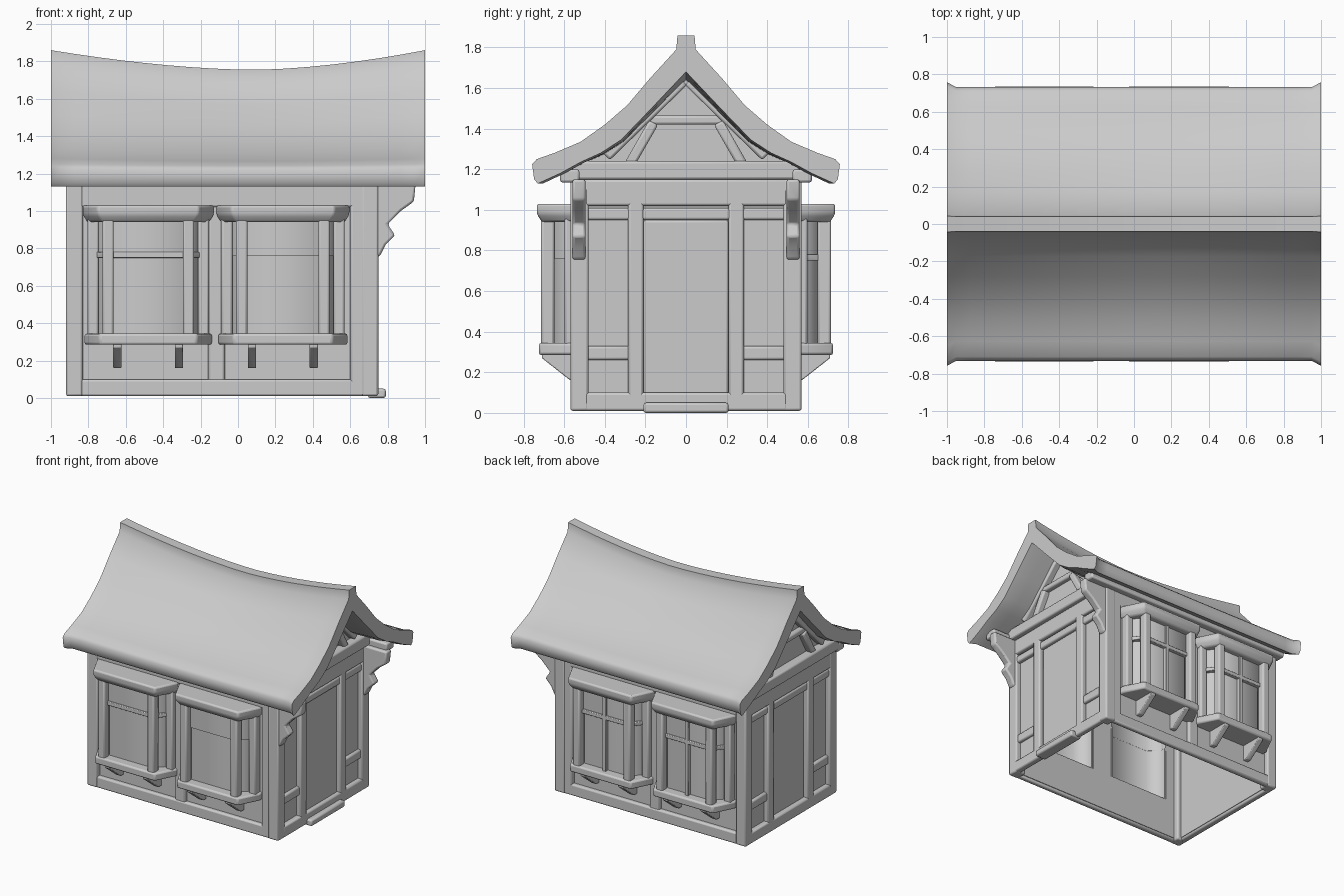
import bpy
import bmesh
from mathutils import Vector

default_cube = bpy.data.objects.get("Cube")
if default_cube:
    bpy.data.objects.remove(default_cube, do_unlink=True)

grey = bpy.data.materials.new("plain grey")
grey.use_nodes = True
grey.diffuse_color = (0.6, 0.6, 0.6, 1)
shader = next(n for n in grey.node_tree.nodes if n.type == 'BSDF_PRINCIPLED')
shader.inputs["Base Color"].default_value = grey.diffuse_color
shader.inputs["Roughness"].default_value = 0.8


def finish(name, bm, bevel, angle):
    """Turn a bmesh into a shaded object with softly worn edges."""
    bmesh.ops.recalc_face_normals(bm, faces=bm.faces)
    mesh = bpy.data.meshes.new(name)
    bm.to_mesh(mesh)
    bm.free()
    mesh.materials.append(grey)
    obj = bpy.data.objects.new(name, mesh)
    bpy.context.collection.objects.link(obj)
    if bevel:
        mod = obj.modifiers.new("worn_edges", 'BEVEL')
        mod.width = bevel
        mod.segments = 2
    bpy.ops.object.select_all(action='DESELECT')
    obj.select_set(True)
    bpy.context.view_layer.objects.active = obj
    bpy.ops.object.shade_smooth_by_angle(angle=angle)


def loft(name, rings, bevel=0.012, angle=0.9):
    """Skin a list of equal closed rings and cap both ends."""
    bm = bmesh.new()
    loops = [[bm.verts.new(p) for p in ring] for ring in rings]
    count = len(loops[0])
    for a, b in zip(loops, loops[1:]):
        for i in range(count):
            j = (i + 1) % count
            bm.faces.new((a[i], a[j], b[j], b[i]))
    bm.faces.new(loops[0])
    bm.faces.new(loops[-1])
    finish(name, bm, bevel, angle)


def prism_x(name, profile, x, bevel=0.012):
    """Extrude a (y, z) profile along x."""
    loft(name, [[(h, y, z) for y, z in profile] for h in x], bevel)


def prism_z(name, plan, z, bevel=0.012):
    """Extrude an (x, y) plan along z."""
    loft(name, [[(x, y, h) for x, y in plan] for h in z], bevel)


def box(name, x, y, z, bevel=0.012):
    prism_z(name, [(x[0], y[0]), (x[1], y[0]), (x[1], y[1]), (x[0], y[1])], z, bevel)


def beam(name, start, end, width, depth):
    """Sloping timber between two points in the yz plane."""
    a, b = Vector(start), Vector(end)
    side = (b - a).cross(Vector((1, 0, 0))).normalized() * width / 2
    out = Vector((depth / 2, 0, 0))
    loft(name, [[p - side - out, p + side - out, p + side + out, p - side + out]
                for p in (a, b)])


# Sagging roof: swept-out rounded eaves, raised ridge cap
outer = [(.042, 1.86), (.048, 1.79), (.18, 1.645), (.29, 1.515), (.4, 1.42),
         (.52, 1.335), (.65, 1.28), (.735, 1.25), (.758, 1.225), (.748, 1.15)]
inner = [(.73, 1.13), (.62, 1.18), (.52, 1.235), (.42, 1.28),
         (.32, 1.345), (.18, 1.49), (0, 1.68)]
half = outer + inner
section = half + [(-y, z) for y, z in reversed(half[:-1])]


def roof_ring(x):
    t = (x - 0.08) / (0.92 if x > 0.08 else 1.08)
    sag = 0.105 * (1 - abs(t) ** 1.7)
    spread = 1 if abs(x) > 0.97 else 0.965
    ring = []
    for y, z in section:
        weight = min(1, max(0, (z - 1.2) / 0.6))
        ring.append((x, y * spread, z - sag * weight))
    return ring


stations = [-1, -0.95] + [i / 8 for i in range(-7, 8)] + [0.95, 1]
loft("roof", [roof_ring(x) for x in stations], 0, 1.1)

# Gable ends: infill, tie beam, collar, struts and wall frame
under = inner[2:]
infill = under + [(-y, z) for y, z in reversed(under[:-1])]
infill = [(.52, 1.1)] + infill + [(-.52, 1.1)]

for end, face, label in ((1, 0.75, "door_end"), (-1, -0.92, "plain_end")):

    def span(back, front):
        return (face - end * back, face + end * front)

    prism_x(label + "_gable_infill", infill, span(.055, -.04), 0)
    box(label + "_tie_beam", span(.05, .03), (-.56, .56), (1.15, 1.24))
    box(label + "_top_beam", span(.05, 0), (-.5, .5), (1.02, 1.15))
    box(label + "_door_head", span(.05, -.01), (-.5, .5), (.95, 1.01))
    box(label + "_base_beam", span(.05, 0), (-.5, .5), (.01, .1))
    box(label + "_collar", span(.05, 0), (-.21, .21), (1.42, 1.465))
    box(label + "_wall_panel", span(.055, -.04), (-.5, .5), (.03, 1.05), 0)
    for side in (-1, 1):
        name = label + ("_back" if side > 0 else "_front")
        mid = face - end * 0.02
        beam(name + "_strut", (mid, side * .16, 1.43), (mid, side * .28, 1.22), .05, .06)
        beam(name + "_rafter", (mid, side * .02, 1.64), (mid, side * .4, 1.27), .07, .07)
        box(name + "_stud", span(.05, 0), sorted((side * .21, side * .285)), (.05, 1.05))
        box(name + "_rail", span(.05, -.015), sorted((side * .26, side * .5)), (.26, .33))
        box(name + "_corner_post", span(.09, 0), sorted((side * .48, side * .57)), (.01, 1.15))

# Door leaf and step
box("door", (.695, .72), (-.21, .21), (.05, .95))
box("door_step", (.695, .79), (-.21, .21), (0, .05))


def bay_window(name, side, cx, w, transom):
    """Hollow canted bay with sill, cap, posts, glazing and brackets."""

    def plan(grow):
        front, wall = w + grow, w + 0.08 + grow
        return [(cx - wall, side * .52), (cx - wall, side * .57),
                (cx - front, side * (.705 + grow)), (cx + front, side * (.705 + grow)),
                (cx + wall, side * .57), (cx + wall, side * .52)]

    def shell(out, back):
        return plan(out) + plan(back)[::-1]

    prism_z(name + "_lower_glass", shell(-.055, -.065), (.3, .77), 0)
    prism_z(name + "_upper_glass", shell(-.04, -.055), (.76, 1.0), 0)
    if transom:
        prism_z(name + "_transom", shell(-.025, -.06), (.75, .78), .004)
    cap = [(plan(g), z) for g, z in ((.005, .94), (.03, .98), (.03, 1.03))]
    loft(name + "_cap", [[(x, y, z) for x, y in p] for p, z in cap])
    prism_z(name + "_sill", plan(.02), (.285, .345))
    for direction in (-1, 1):
        tag = name + ("_right" if direction < 0 else "_left")
        for kind, offset, depth in (("_front_post", w - .025, .682), ("_wall_post", w + .055, .565)):
            x, y = cx + direction * offset, side * depth
            box(tag + kind, (x - .03, x + .03), (y - .033, y + .033), (.32, .98))
        x = cx + direction * 0.165
        prism_x(tag + "_bracket",
                [(side * .52, .3), (side * .71, .3), (side * .71, .27), (side * .57, .16), (side * .52, .16)],
                (x - .022, x + .022), .005)


# Long walls, mirrored front to back, open behind the bays
for side, label in ((-1, "front"), (1, "back")):

    def deep(a, b):
        return (side * a, side * b)

    for part, x, z in (("lower", (-.9, .73), (.03, .32)), ("upper", (-.9, .73), (.98, 1.15)),
                       ("right", (-.9, -.75), (.3, 1)), ("middle", (-.21, -.04), (.3, 1)),
                       ("left", (.52, .73), (.3, 1))):
        box(label + "_" + part + "_wall_panel", x, deep(.52, .535), z, 0)
    box(label + "_base_beam", (-.86, .69), deep(.525, .567), (.01, .1))
    box(label + "_top_beam", (-.86, .69), deep(.525, .567), (1.02, 1.15))
    box(label + "_wall_plate", (-.95, .93), deep(.525, .62), (1.135, 1.2))
    box(label + "_middle_post", (-.16, -.07), deep(.525, .56), (.05, 1.05))
    box(label + "_thick_post", (.6, .7), deep(.525, .567), (.03, 1.15))
    bay_window(label + "_right_bay", side, -.48, .24, True)
    bay_window(label + "_left_bay", side, .24, .245, side > 0)

    # Curved eave bracket on the door end
    curve = [(.72, 1.15), (.95, 1.15), (.94, 1.05), (.87, 1.0),
             (.80, .93), (.84, .87), (.79, .82), (.76, .76), (.72, .74)]
    loft(label + "_eave_bracket",
         [[(x, y, z) for x, z in curve] for y in deep(.495, .56)])

# Upright glazing bars of the back bays
for label, x in (("right", -.48), ("left", .24)):
    box("back_" + label + "_bay_mullion", (x - .015, x + .015), (.64, .68), (.33, .97), .004)
